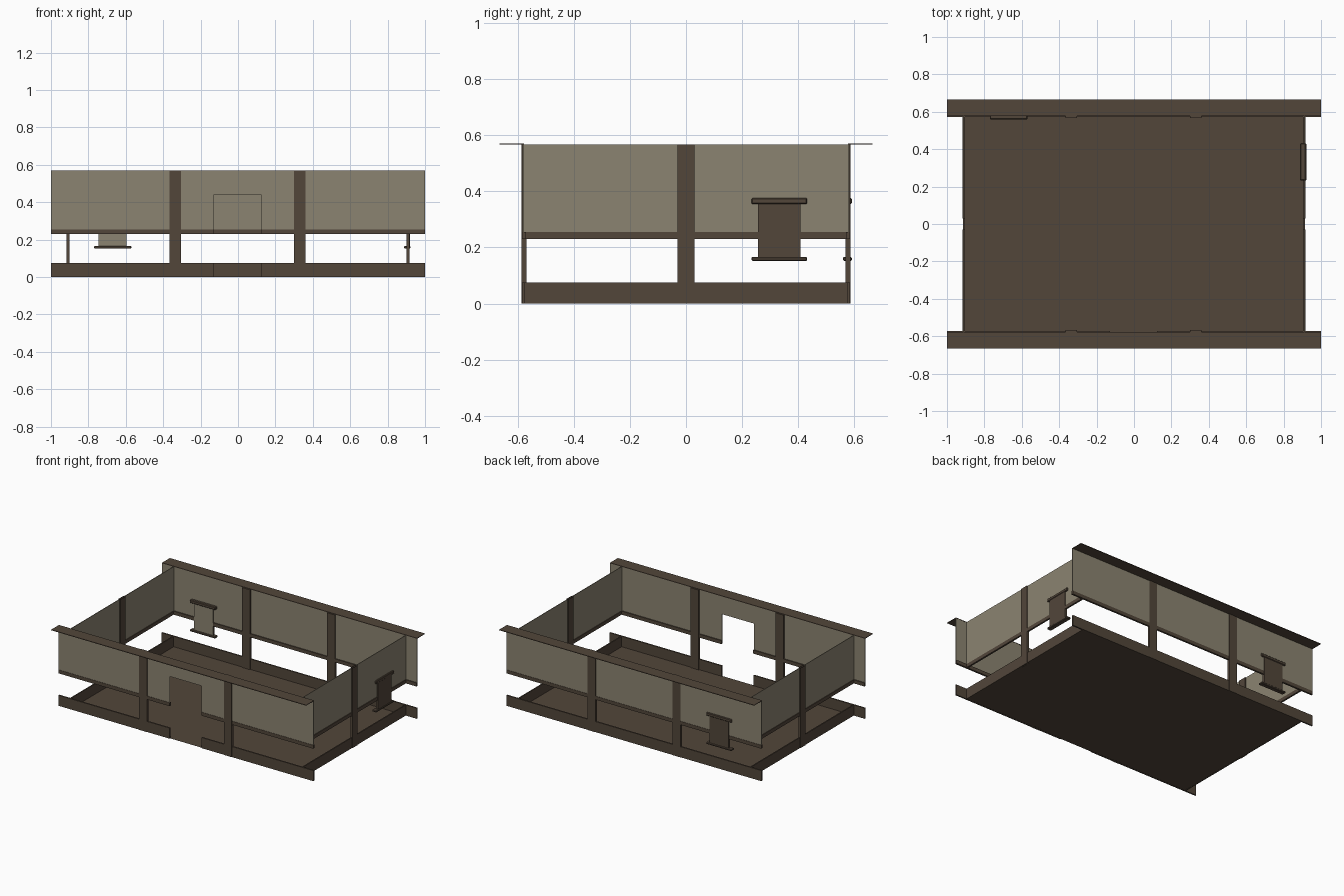
import bpy, bmesh
from mathutils import Vector

cube = bpy.data.objects.get("Cube")
if cube:
    bpy.data.objects.remove(cube, do_unlink=True)


def material(name, rgb):
    m = bpy.data.materials.new(name)
    m.use_nodes = True
    m.diffuse_color = (*rgb, 1)
    m.node_tree.nodes["Principled BSDF"].inputs["Base Color"].default_value = (*rgb, 1)
    return m


PLASTER = material("khaki plaster", (0.26, 0.23, 0.165))
WOOD = material("dark brown wood", (0.084, 0.061, 0.042))


def finish(name, bm, *mats):
    mesh = bpy.data.meshes.new(name)
    bm.to_mesh(mesh)
    bm.free()
    for m in mats:
        mesh.materials.append(m)
    ob = bpy.data.objects.new(name, mesh)
    bpy.context.collection.objects.link(ob)
    return ob


def box(name, xs, ys, zs, mat, open_ends=False, bevel=0, inward=None):
    """Box between coordinate pairs; inward marks the plaster-coloured side."""
    bm = bmesh.new()
    bmesh.ops.create_cube(bm, size=1)
    for v in bm.verts:
        v.co = Vector([min(r) if c < 0 else max(r) for c, r in zip(v.co, (xs, ys, zs))])
    bm.normal_update()
    if open_ends:
        caps = [f for f in bm.faces if abs(f.normal.z) > 0.9]
        bmesh.ops.delete(bm, geom=caps, context='FACES_ONLY')
    if inward:
        for f in bm.faces:
            f.material_index = int(f.normal.dot(Vector(inward)) > 0.9)
    if bevel:
        bmesh.ops.bevel(bm, geom=bm.edges[:], offset=bevel, segments=1, affect='EDGES')
    return finish(name, bm, mat, PLASTER)


# Main levels and plan sizes
W, D, SIDE = 1.0, 0.58, 0.91
SKIRT, RAIL, SILL, TOP = 0.075, 0.23, 0.255, 0.567
DOOR = (-0.127, 0.122)
DOOR_TOP = 0.44

# Floor with a plaster border around a dark centre
bm = bmesh.new()
corners = [(-SIDE, -D), (SIDE, -D), (SIDE, D), (-SIDE, D)]
centre = bm.faces.new([bm.verts.new((x, y, 0.001)) for x, y in corners])
bmesh.ops.inset_individual(bm, faces=[centre], thickness=0.098)
centre.material_index = 1
finish("floor", bm, PLASTER, WOOD)

# Long walls: skirting, rail, wall panel, posts and eave
for s, side in ((-1, "front"), (1, "back")):
    spans = [(-W, DOOR[0]), (DOOR[1], W)] if side == "front" else [(-W, W)]
    for span in spans:
        box(side + "_skirting", span, (s * 0.574, s * 0.584), (0, SKIRT), WOOD)
        box(side + "_rail", span, (s * 0.571, s * 0.584), (RAIL, SILL), WOOD)
        box(side + "_wall", span, (s * 0.578, s * 0.582), (SILL, TOP), PLASTER)
    for x in (-0.335, 0.33):
        box(side + "_post", (x - 0.031, x + 0.031), (s * 0.568, s * 0.586), (0, TOP), WOOD)
    box(side + "_eave", (-W, W), (s * 0.577, s * 0.665), (TOP - 0.001, TOP + 0.003), WOOD)
box("door_lintel_wall", DOOR, (-0.582, -0.578), (DOOR_TOP, TOP), PLASTER)

# Short walls: skirting, rail, wall panel and a hollow middle post
for s, side in ((-1, "right"), (1, "left")):
    box(side + "_skirting", (s * 0.906, s * 0.914), (-D, D), (0, SKIRT), WOOD)
    for t in (-1, 1):
        box(side + "_rail", (s * 0.904, s * 0.916), (t * 0.03, t * D), (RAIL, SILL), WOOD)
        box(side + "_wall", (s * 0.908, s * 0.912), (t * 0.03, t * D), (SILL, TOP), PLASTER)
    box(side + "_post", (s * 0.902, s * 0.918), (-0.03, 0.03), (0, TOP), WOOD, open_ends=True)

# Hanging scrolls: cloth with a top and a bottom bar, set through the wall
CLOTH, BARS = (0.16, 0.36), ((0.354, 0.376), (0.152, 0.166))
box("left_scroll_cloth", (0.901, 0.919), (0.256, 0.408), CLOTH, WOOD, inward=(-1, 0, 0))
box("back_scroll_cloth", (-0.745, -0.595), (0.569, 0.587), CLOTH, WOOD, inward=(0, -1, 0))
for zs in BARS:
    box("left_scroll_bar", (0.888, 0.922), (0.233, 0.432), zs, WOOD, bevel=0.004)
    box("back_scroll_bar", (-0.77, -0.57), (0.559, 0.591), zs, WOOD, bevel=0.004)
